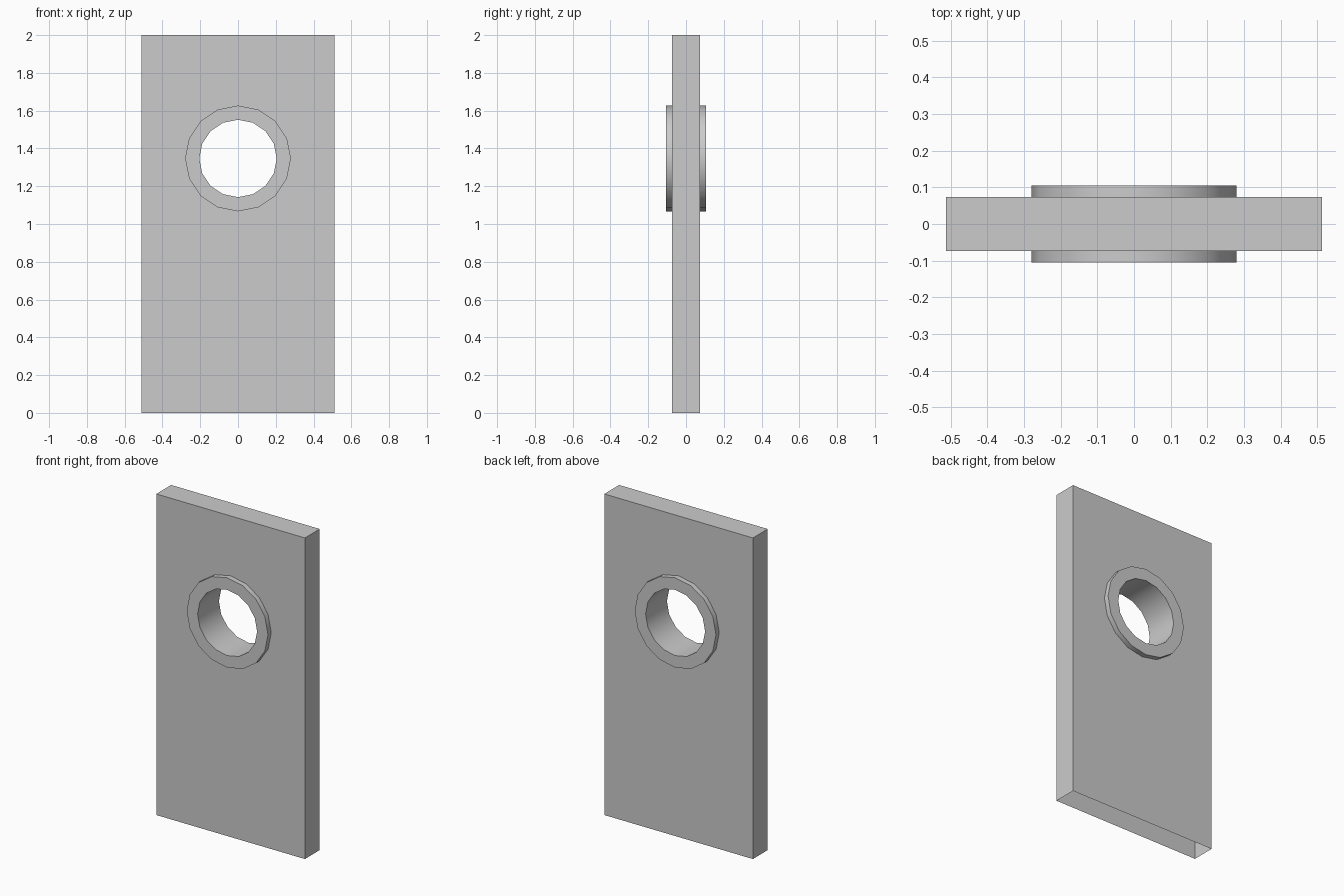
import bpy, bmesh, math

if "Cube" in bpy.data.objects:
    bpy.data.objects.remove(bpy.data.objects["Cube"])

HALF_W, HALF_T, HEIGHT = 0.512, 0.073, 2.0
HOLE_Z, R_OUT, R_IN, RIM_Y, SIDES = 1.347, 0.28, 0.205, 0.105, 16


def circle(bm, radius, y):
    """Ring of vertices around the hole axis, one vertex at the top."""
    angles = [2 * math.pi * i / SIDES for i in range(SIDES)]
    return [bm.verts.new((radius * math.sin(a), y, HOLE_Z + radius * math.cos(a)))
            for a in angles]


def loop_edges(bm, verts):
    return [bm.edges.new((v, verts[(i + 1) % len(verts)])) for i, v in enumerate(verts)]


def finish(bm, name):
    bmesh.ops.recalc_face_normals(bm, faces=bm.faces[:])
    mesh = bpy.data.meshes.new(name)
    bm.to_mesh(mesh)
    bm.free()
    obj = bpy.data.objects.new(name, mesh)
    bpy.context.collection.objects.link(obj)
    return obj


# Hollow slab: pierced front and back, two sides and a top, open underneath
bm = bmesh.new()
corners = []
for y in (-HALF_T, HALF_T):
    rect = [bm.verts.new((x, y, z)) for x, z in
            ((-HALF_W, 0), (HALF_W, 0), (HALF_W, HEIGHT), (-HALF_W, HEIGHT))]
    edges = loop_edges(bm, rect) + loop_edges(bm, circle(bm, R_OUT, y))
    bmesh.ops.triangle_fill(bm, edges=edges, use_beauty=True, normal=(0, y, 0))
    corners.append(rect)
front, back = corners
for i in (1, 2, 3):
    j = (i + 1) % 4
    bm.faces.new((front[i], front[j], back[j], back[i]))
finish(bm, "slab")

# Raised collar on both sides, with the tube wall through the hole
bm = bmesh.new()
profile = [(R_OUT, -HALF_T), (R_OUT, -RIM_Y), (R_IN, -RIM_Y),
           (R_IN, RIM_Y), (R_OUT, RIM_Y), (R_OUT, HALF_T)]
rings = [circle(bm, r, y) for r, y in profile]
for a, b in zip(rings, rings[1:]):
    for i in range(SIDES):
        j = (i + 1) % SIDES
        bm.faces.new((a[i], a[j], b[j], b[i]))
collar = finish(bm, "hole_collar")

# Smooth round walls, crisp rim edges
bpy.context.view_layer.objects.active = collar
collar.select_set(True)
bpy.ops.object.shade_smooth_by_angle(angle=math.radians(30))
